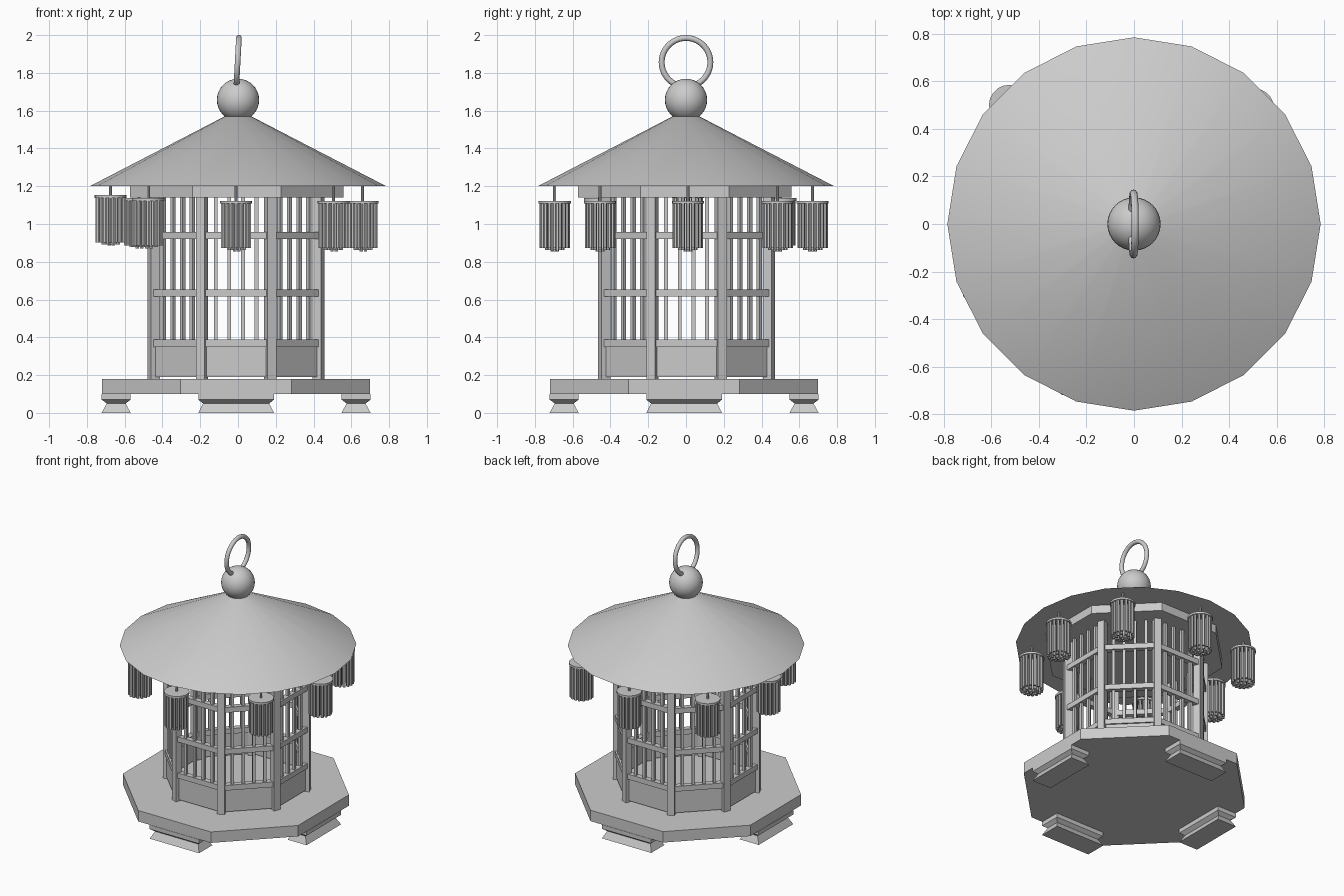
import bpy, bmesh, math
from mathutils import Matrix, Vector

if "Cube" in bpy.data.objects:
    bpy.data.objects.remove(bpy.data.objects["Cube"])

def finish(bm, name, smooth=True):
    bmesh.ops.recalc_face_normals(bm, faces=bm.faces)
    me = bpy.data.meshes.new(name)
    bm.to_mesh(me)
    bm.free()
    ob = bpy.data.objects.new(name, me)
    bpy.context.collection.objects.link(ob)
    if smooth:
        bpy.ops.object.select_all(action='DESELECT')
        ob.select_set(True)
        bpy.context.view_layer.objects.active = ob
        bpy.ops.object.shade_smooth_by_angle(angle=math.radians(30))
    return ob

def add_cone(bm, x, y, z0, z1, r0, r1, sides, turn=0.0):
    m = Matrix.Translation((x, y, (z0 + z1) / 2)) @ Matrix.Rotation(turn, 4, 'Z')
    bmesh.ops.create_cone(bm, cap_ends=True, segments=sides, radius1=r0, radius2=r1,
                          depth=z1 - z0, matrix=m)

def add_box(bm, x, y, z0, z1, sx, sy, turn):
    m = (Matrix.Translation((x, y, (z0 + z1) / 2)) @ Matrix.Rotation(turn, 4, 'Z')
         @ Matrix.Diagonal((sx, sy, z1 - z0, 1)))
    bmesh.ops.create_cube(bm, size=1, matrix=m)

EIGHTH = math.pi / 4
HALF = math.pi / 8

# Octagonal base and the plate under the roof
for name, c, r, z0, z1 in (("base", -.01, .768, .10, .18), ("eaves_plate", -.006, .612, 1.14, 1.2)):
    bm = bmesh.new()
    add_cone(bm, c, c, z0, z1, r, r, 8, HALF)
    finish(bm, name, False)

# Four waisted feet, lofted from rectangles
for i, name in enumerate(("right_foot", "back_foot", "left_foot", "front_foot")):
    bm = bmesh.new()
    rings = []
    for z, hd, hl in ((0, .077, .2), (.05, .05, .175), (.07, .077, .2), (.10, .077, .2)):
        rot = Matrix.Rotation(i * math.pi / 2, 3, 'Z')
        rings.append([bm.verts.new(rot @ Vector((.635 + a * hd, b * hl, z)) + Vector((-.01, -.01, 0)))
                      for a, b in ((-1, -1), (1, -1), (1, 1), (-1, 1))])
    for lo, hi in zip(rings, rings[1:]):
        for k in range(4):
            bm.faces.new((lo[k], lo[(k + 1) % 4], hi[(k + 1) % 4], hi[k]))
    bm.faces.new(rings[0])
    bm.faces.new(rings[-1])
    finish(bm, name, False)

# Lattice cage: posts, rails, lower panels and slats
R, CX, CY = .472, -.01, .003
AP = R * math.cos(HALF)
SIDE = 2 * R * math.sin(HALF)
posts, rails, panels, slats = (bmesh.new() for _ in range(4))
for i in range(8):
    a = i * EIGHTH
    add_box(posts, CX + R * math.cos(a + HALF), CY + R * math.sin(a + HALF),
            .18, 1.14, .05, .05, a + HALF)
    px, py = CX + AP * math.cos(a), CY + AP * math.sin(a)
    for z in (.35, .615, .92):
        add_box(rails, px, py, z, z + .038, .04, SIDE, a)
    add_box(panels, px, py, .19, .35, .02, SIDE - .03, a)
    for k in range(4):
        t = (k - 1.5) * SIDE / 5
        add_box(slats, px - t * math.sin(a), py + t * math.cos(a), .37, 1.14, .02, .02, a)
for bm, name in ((posts, "posts"), (rails, "rails"), (panels, "lower_panels"), (slats, "slats")):
    finish(bm, name, False)

# Twenty-sided roof
bm = bmesh.new()
add_cone(bm, 0, 0, 1.2, 1.57, .785, .07, 20)
finish(bm, "roof")

# Ball finial and hanging ring
bm = bmesh.new()
bmesh.ops.create_uvsphere(bm, u_segments=32, v_segments=16, radius=.112,
                          matrix=Matrix.Translation((0, 0, 1.657)))
finish(bm, "finial_ball")
bpy.ops.mesh.primitive_torus_add(major_segments=40, minor_segments=10, major_radius=.129,
                                 minor_radius=.0155, location=(-.002, 0, 1.856),
                                 rotation=(0, math.radians(93), 0))
bpy.context.object.name = "hanging_ring"
bpy.ops.object.shade_smooth_by_angle(angle=math.radians(60))

# Eight tassels: stem, cap disc and bundles of strands
spots = ((.66, .01, 0), (.505, .485, 0), (-.01, .67, 0), (-.525, .5, .015),
         (-.675, .01, .03), (-.475, -.455, .015), (-.01, -.695, 0), (.505, -.455, 0))
for n, (x, y, dz) in enumerate(spots):
    bm = bmesh.new()
    add_cone(bm, x, y, 1.115 + dz, 1.215, .008, .008, 8)
    add_cone(bm, x, y, 1.108 + dz, 1.123 + dz, .085, .085, 20)
    for count, rad, low in ((16, .07, .872), (9, .042, .862), (3, .015, .855)):
        for k in range(count):
            a = 2 * math.pi * k / count
            add_cone(bm, x + rad * math.cos(a), y + rad * math.sin(a),
                     low + dz, 1.11 + dz, .0105, .0105, 6)
    finish(bm, f"tassel_{n + 1}")
